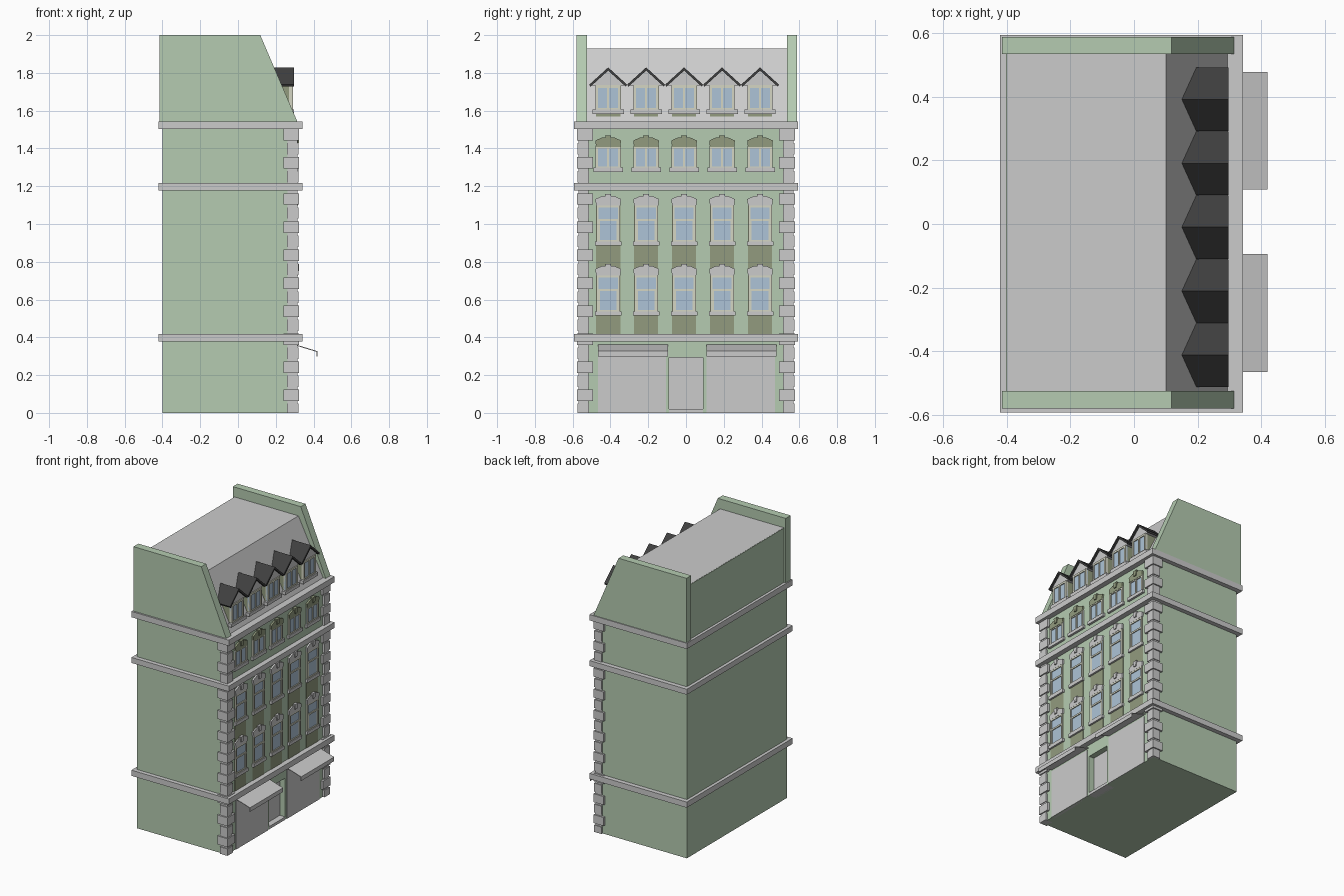
import bpy, bmesh

if "Cube" in bpy.data.objects:
    bpy.data.objects.remove(bpy.data.objects["Cube"])

COLORS = {
    "green": (0.46, 0.60, 0.44, 1), "olive": (0.29, 0.33, 0.21, 1),
    "slate": (0.05, 0.05, 0.05, 1), "glass": (0.42, 0.55, 0.68, 1),
    "trim": (0.66, 0.67, 0.55, 1),
}
MATS = {}
for key, col in COLORS.items():
    MATS[key] = bpy.data.materials.new(key)
    MATS[key].diffuse_color = col

parts = {}


def prism(name, mat, pts, axis, a, b):
    """Extrude a 2D outline along an axis; same-named pieces share one mesh."""
    bm = parts.setdefault(name, (bmesh.new(), mat))[0]

    def place(p, t):
        u, v = p
        return {"x": (t, u, v), "y": (u, t, v), "z": (u, v, t)}[axis]
    lo = [bm.verts.new(place(p, a)) for p in pts]
    hi = [bm.verts.new(place(p, b)) for p in pts]
    bm.faces.new(lo)
    bm.faces.new(hi)
    n = len(pts)
    for i in range(n):
        j = (i + 1) % n
        bm.faces.new((lo[i], lo[j], hi[j], hi[i]))


def box(name, mat, x0, x1, y0, y1, z0, z1):
    prism(name, mat, [(x0, y0), (x1, y0), (x1, y1), (x0, y1)], "z", z0, z1)


FX = 0.305      # facade plane
BACK = -0.40
W = 0.562       # half width of the walls
BAYS = [-0.412 + 0.201 * i for i in range(5)]

# Walls, with a recessed doorway in the ground floor
plan = [(BACK, -W), (FX, -W), (FX, -0.09), (FX - 0.05, -0.09),
        (FX - 0.05, 0.09), (FX, 0.09), (FX, W), (BACK, W)]
prism("ground_floor_wall", "green", plan, "z", 0, 0.293)
box("upper_wall", "green", BACK, FX, -W, W, 0.293, 1.51)

# Shop front and door
for y0, y1 in ((-0.466, -0.106), (0.108, 0.47)):
    box("shop_panel", None, FX - 0.02, FX + 0.004, y0, y1, 0, 0.345)
box("door", None, FX - 0.06, FX - 0.04, -0.09, 0.09, 0, 0.293)
box("door_step", None, FX - 0.05, FX + 0.002, -0.09, 0.09, 0, 0.02)

# Awnings: thin sloping sheet with a hanging edge
awning = [(FX, 0.362), (0.42, 0.327), (0.42, 0.298), (0.416, 0.298),
          (0.416, 0.323), (FX, 0.357)]
for y0, y1 in ((-0.465, -0.095), (0.109, 0.478)):
    prism("awning", None, awning, "y", y0, y1)

# Cornice bands all round
for z0, z1 in ((0.377, 0.417), (1.178, 1.217), (1.502, 1.543)):
    box("cornice_band", None, -0.422, 0.342, -0.592, 0.594, z0, z1)

# Corner quoins: backing strip plus alternating blocks
for s in (-1, 1):
    def corner(x0, x1, yin, yout, z0, z1):
        box("quoins", None, x0, x1, min(s * yin, s * yout),
            max(s * yin, s * yout), z0, z1)
    corner(0.262, 0.314, 0.515, 0.568, 0, 1.51)
    for top, count, low in ((1.502, 4, 1.217), (1.162, 16, 0)):
        for i in range(count):
            z1 = top - 0.0742 * i
            z0 = max(z1 - 0.060, low)
            if i % 2 == 0:
                corner(0.242, 0.322, 0.492, 0.577, z0, z1)
            else:
                corner(0.260, 0.319, 0.513, 0.574, z0, z1)


def frame(x, y, hw, z0, z1, t, split):
    """Window frame bars with glass; split is 'v' (casement) or 'h' (sash)."""
    f = ("window_frame", "trim", x - 0.01, x + 0.010)
    box(*f, y - hw, y - hw + t, z0, z1)
    box(*f, y + hw - t, y + hw, z0, z1)
    box(*f, y - hw, y + hw, z1 - t, z1)
    box(*f, y - hw, y + hw, z0, z0 + t)
    if split == "v":
        box(*f, y - 0.005, y + 0.005, z0, z1)
    else:
        zm = z0 + (z1 - z0) * 0.6
        box(*f, y - hw, y + hw, zm - 0.006, zm + 0.006)
        for s in (-1, 1):
            yc = y + s * (hw - t - 0.003)
            box("sash_stile", "trim", x, x + 0.006, yc - 0.004, yc + 0.004, z0, zm)
    box("window_glass", "glass", x - 0.01, x + 0.004, y - hw, y + hw, z0 + 0.002, z1 - 0.002)


def sill(x, y, hw, z):
    box("window_sill", None, x - 0.01, x + 0.016, y - hw, y + hw, z, z + 0.023)


def lintel(name, mat, y, z):
    half = [(0.064, 0), (0.068, 0.034), (0.032, 0.050)]
    pts = [(y + a, z + b) for a, b in half] + [(y - a, z + b) for a, b in reversed(half)]
    prism(name, mat, pts, "x", FX - 0.01, FX + 0.012)
    key = [(y - 0.010, z + 0.022), (y + 0.010, z + 0.022),
           (y + 0.016, z + 0.060), (y - 0.016, z + 0.060)]
    prism(name, mat, key, "x", FX - 0.01, FX + 0.019)


# Windows on the three upper floors
for y in BAYS:
    for z0, z1, base in ((0.535, 0.728, 0.41), (0.905, 1.098, 0.765)):
        box("spandrel_panel", "olive", FX - 0.01, FX + 0.003, y - 0.064, y + 0.064, base, z1)
        frame(FX + 0.001, y, 0.062, z0, z1, 0.011, "h")
        sill(FX, y, 0.070, z0 - 0.020)
        lintel("stone_lintel", None, y, z1)
    frame(FX, y, 0.067, 1.29, 1.415, 0.014, "v")
    sill(FX, y, 0.078, 1.275)
    lintel("top_floor_lintel", "olive", y, 1.408)

# Mansard roof and gable parapets
roof = [(BACK, 1.54), (0.295, 1.54), (0.10, 1.93), (BACK, 1.93)]
prism("mansard_roof", None, roof, "y", -0.53, 0.54)
# green rear wall of the attic storey
box("attic_rear_wall", "green", BACK - 0.003, BACK, -0.53, 0.54, 1.54, 1.929)
gable = [(-0.415, 1.54), (0.315, 1.54), (0.118, 2.0), (-0.415, 2.0)]
for y0, y1 in ((-0.58, -0.525), (0.535, 0.588)):
    prism("gable_parapet", "green", gable, "y", y0, y1)

# Dormers
DX = 0.280
for y in BAYS:
    box("dormer_body", "olive", 0.16, DX, y - 0.064, y + 0.064, 1.565, 1.735)
    tri = [(y - 0.088, 1.733), (y + 0.088, 1.733), (y, 1.815)]
    prism("dormer_gable", None, tri, "x", 0.14, DX + 0.003)
    frame(DX, y, 0.067, 1.60, 1.735, 0.014, "v")
    sill(DX, y, 0.083, 1.583)
    chevron = [(y - 0.1, 1.738), (y, 1.829), (y + 0.1, 1.738),
               (y + 0.094, 1.727), (y, 1.812), (y - 0.094, 1.727)]
    prism("dormer_roof", "slate", chevron, "x", 0.12, 0.297)

# Turn the collected parts into objects
for name, (bm, mat) in parts.items():
    bmesh.ops.recalc_face_normals(bm, faces=bm.faces)
    me = bpy.data.meshes.new(name)
    bm.to_mesh(me)
    bm.free()
    if mat:
        me.materials.append(MATS[mat])
    bpy.context.collection.objects.link(bpy.data.objects.new(name, me))

for m in bpy.data.materials:
    if m.users and not m.is_grease_pencil:
        m.use_nodes = True
        m.node_tree.nodes["Principled BSDF"].inputs["Base Color"].default_value = m.diffuse_color
